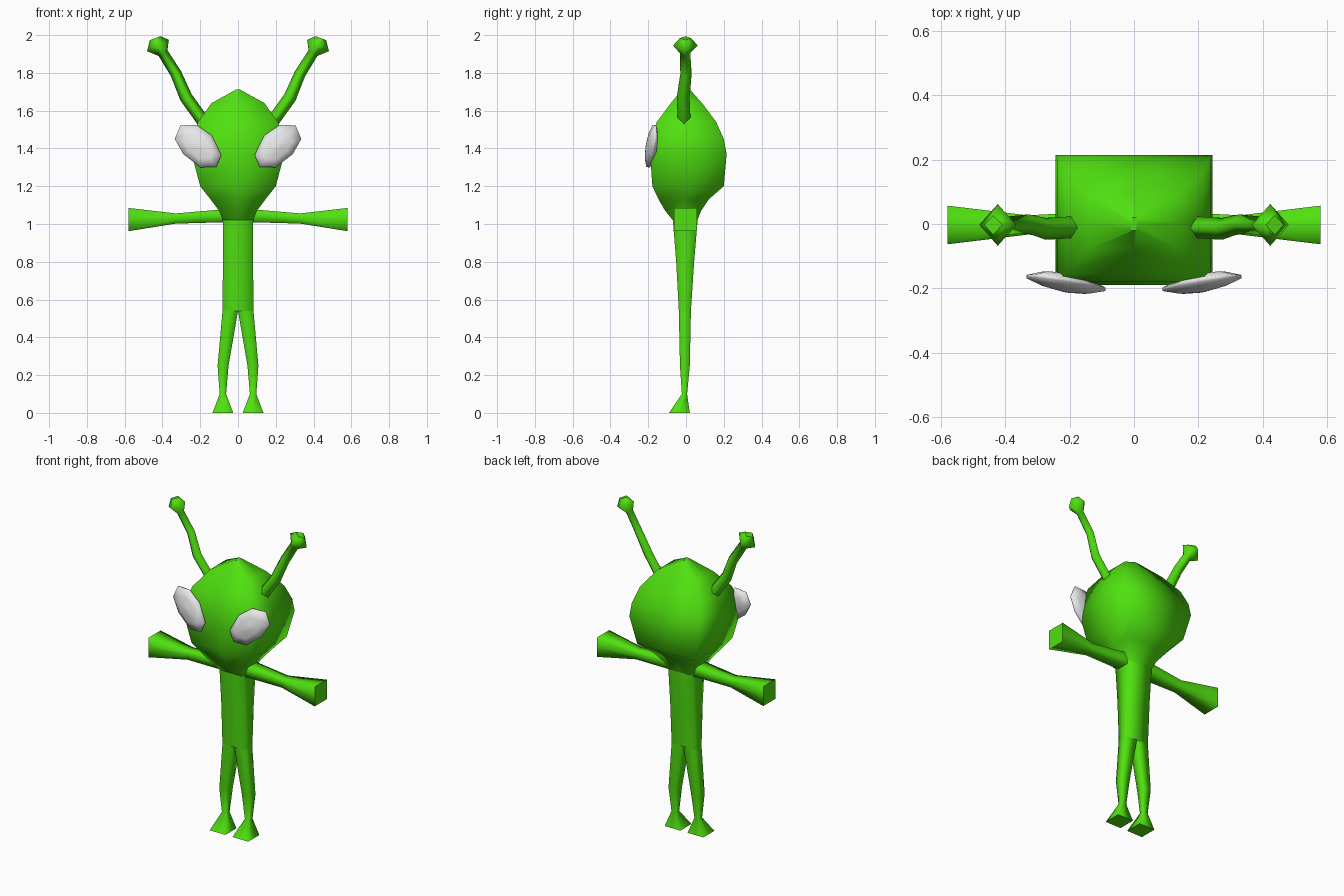
import bpy, bmesh
from mathutils import Vector

if "Cube" in bpy.data.objects:
    bpy.data.objects.remove(bpy.data.objects["Cube"])


def material(name, rgb):
    m = bpy.data.materials.new(name)
    m.diffuse_color = (*rgb, 1)
    m.use_nodes = True
    m.node_tree.nodes["Principled BSDF"].inputs["Base Color"].default_value = m.diffuse_color
    return m


GREEN = material("skin green", (0.08, 0.75, 0.005))
WHITE = material("eye white", (0.8, 0.8, 0.8))


def loft(name, rings, mat, caps=True):
    """Skin a list of equal point loops, smooth along the sides, flat on the end caps."""
    bm = bmesh.new()
    loops = [[bm.verts.new(p) for p in ring] for ring in rings]
    n = len(loops[0])
    for a, b in zip(loops, loops[1:]):
        for i in range(n):
            j = (i + 1) % n
            bm.faces.new((a[i], a[j], b[j], b[i])).smooth = True
    if caps:
        bm.faces.new(loops[0])
        bm.faces.new(loops[-1])
    bmesh.ops.recalc_face_normals(bm, faces=bm.faces)
    me = bpy.data.meshes.new(name)
    bm.to_mesh(me)
    bm.free()
    me.materials.append(mat)
    ob = bpy.data.objects.new(name, me)
    bpy.context.collection.objects.link(ob)
    return ob


def rect(z, x0, x1, y0, y1):
    """Level rectangle with a point in the middle of each side."""
    xm, ym = (x0 + x1) / 2, (y0 + y1) / 2
    return [Vector((x, y, z)) for x, y in (
        (x0, y0), (xm, y0), (x1, y0), (x1, ym),
        (x1, y1), (xm, y1), (x0, y1), (x0, ym))]


def mirrored(ring, s):
    return [Vector((p.x * s, p.y, p.z)) for p in ring]


# Head: squarish in plan, tapering to a peak and down to the neck
head = [(1.02, .08, -.07, .06), (1.07, .10, -.11, .08), (1.13, .145, -.145, .12),
        (1.20, .20, -.178, .20), (1.37, .245, -.19, .215), (1.45, .238, -.18, .20),
        (1.54, .212, -.155, .16), (1.64, .14, -.08, .085), (1.713, .008, -.02, .02)]
loft("head", [rect(z, -w, w, a, b) for z, w, a, b in head], GREEN)

# Torso
torso = [(.54, .082, -.038, .026), (.80, .08, -.052, .043), (1.00, .08, -.068, .06),
         (1.07, .085, -.07, .06)]
loft("torso", [rect(z, -w, w, a, b) for z, w, a, b in torso], GREEN)

leg = [(0, .025, .135, -.09, .02), (.10, .063, .097, -.022, .006),
       (.25, .05, .108, -.032, .02), (.54, 0, .082, -.038, .026)]
arm = [(.05, 1.01, 1.08, .045), (.33, 1.002, 1.056, .03), (.58, .962, 1.085, .06)]
# Antenna: centre x, y, z and radius
antenna = [(.185, -.01, 1.545, .034), (.275, -.015, 1.67, .034), (.328, 0, 1.795, .03),
           (.397, -.005, 1.905, .028), (.424, -.003, 1.945, .065), (.438, -.003, 1.984, .03)]
# Eye outline, front view
eye = [(.335, 1.45), (.305, 1.522), (.22, 1.525), (.14, 1.47),
       (.088, 1.365), (.115, 1.302), (.20, 1.30), (.29, 1.37)]
CX, CZ = .212, 1.413

for side, s in (("right", 1), ("left", -1)):
    # Leg and flared foot
    loft(side + "_leg", [mirrored(rect(*r), s) for r in leg], GREEN)

    # Arm flaring to a square end
    rings = []
    for x, z0, z1, d in arm:
        sec = rect(0, -d - .003, d - .003, z0, z1)
        rings.append([Vector((s * x, p.x, p.y)) for p in sec])
    loft(side + "_arm", rings, GREEN)

    # Antenna: four-sided tube with a knob
    rings = []
    pts = [Vector(p[:3]) for p in antenna]
    for i, p in enumerate(pts):
        d = (pts[min(i + 1, len(pts) - 1)] - pts[max(i - 1, 0)]).normalized()
        across = d.cross(Vector((0, 1, 0))).normalized()
        r = antenna[i][3]
        out = Vector((0, r, 0))
        rings.append(mirrored([p + across * r, p + out, p - across * r, p - out], s))
    loft(side + "_antenna", rings, GREEN)

    # Eye: flattened lens leaning with the face
    rings = []
    for k, bulge in ((.1, .028), (.6, .022), (1, .004), (1, -.006), (.6, -.022), (.1, -.03)):
        ring = []
        for x, z in eye:
            dx, dz = (x - CX) * k, (z - CZ) * k
            ring.append(Vector((s * (CX + dx), -.182 + .13 * dx + .09 * dz + bulge, CZ + dz)))
        rings.append(ring)
    loft(side + "_eye", rings, WHITE)
